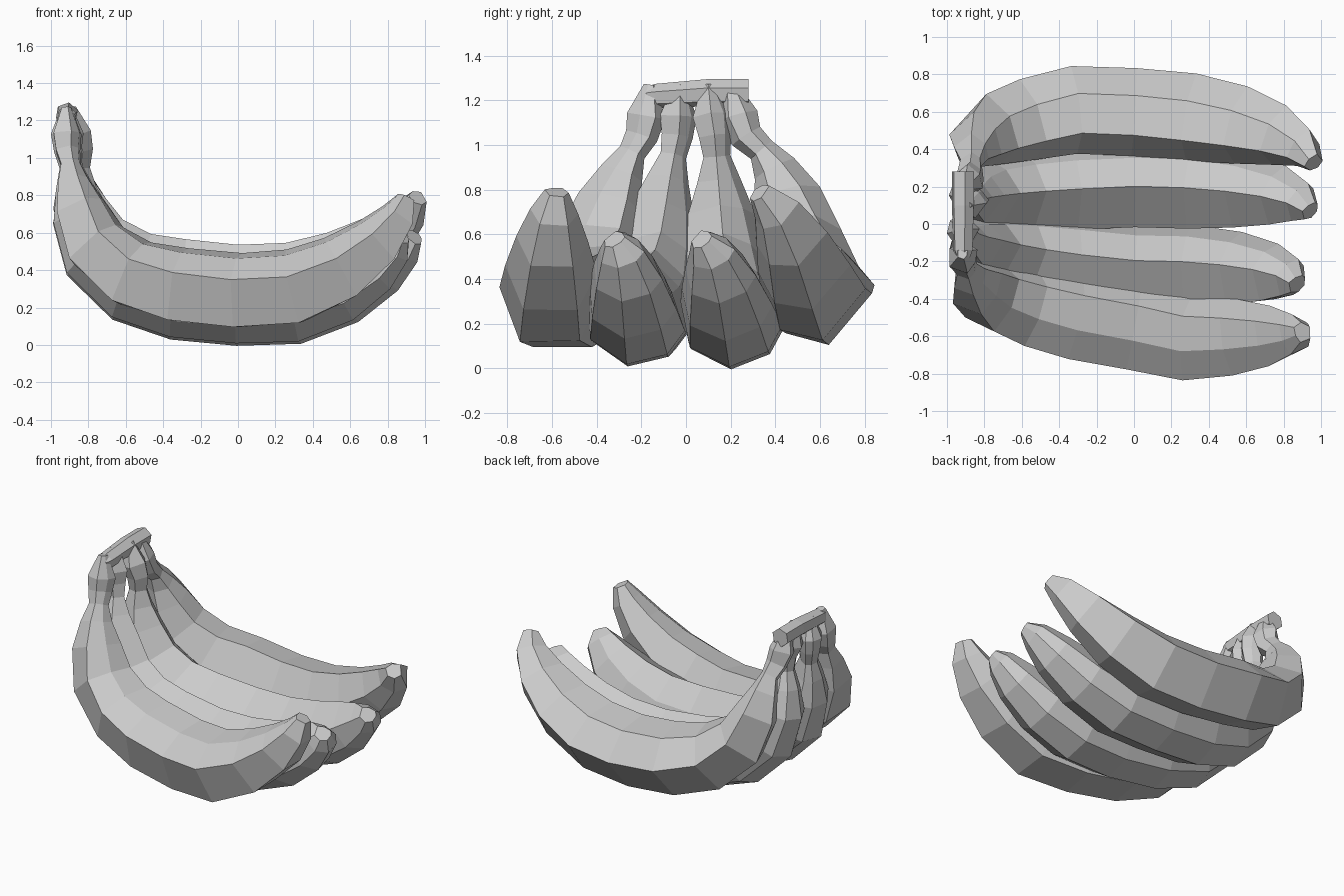
import bpy, bmesh, math
from mathutils import Vector

cube = bpy.data.objects.get("Cube")
if cube:
    bpy.data.objects.remove(cube)

grey = bpy.data.materials.new("light_grey")
grey.use_nodes = True
tone = (0.6, 0.6, 0.6, 1)
grey.diffuse_color = tone
grey.node_tree.nodes["Principled BSDF"].inputs["Base Color"].default_value = tone

# Shared fruit profile: x, z, radius from stem top to blossom tip
PROFILE = [(-.91, 1.27, .03), (-.9, 1.13, .088), (-.89, 1.04, .075), (-.88, .95, .062),
           (-.87, .84, .1), (-.84, .69, .155), (-.76, .49, .195), (-.57, .33, .22),
           (-.32, .26, .235), (0, .23, .235), (.3, .25, .235), (.56, .35, .21),
           (.76, .49, .165), (.88, .62, .11), (.93, .71, .055)]
NECK, BELLY, LAST = 2, 9, len(PROFILE) - 1
SOFT = .8   # radius factor of the gently rounded upper corner

# Cross-section corners in degrees; the second one is the soft corner of each
OUTER = (60, 112, 165, 235, 305, 365)
MIDDLE = (-12, 40, 92, 165, 218, 268, 315)
BACK = (0, 62, 122, 180, 230, 280)


def loft(name, rings):
    """Skin a list of equal rings of points and close both ends."""
    bm = bmesh.new()
    loops = [[bm.verts.new(p) for p in ring] for ring in rings]
    n = len(loops[0])
    for a, b in zip(loops, loops[1:]):
        for i in range(n):
            j = (i + 1) % n
            bm.faces.new((a[i], a[j], b[j], b[i]))
    bm.faces.new(loops[0])
    bm.faces.new(loops[-1])
    bmesh.ops.recalc_face_normals(bm, faces=bm.faces)
    mesh = bpy.data.meshes.new(name)
    bm.to_mesh(mesh)
    bm.free()
    mesh.materials.append(grey)
    obj = bpy.data.objects.new(name, mesh)
    bpy.context.collection.objects.link(obj)
    return obj


def section(center, tangent, radius, corners, roll):
    """Irregular polygon around a path point, square to the path."""
    side = Vector((0, 1, 0))
    side = (side - tangent * side.dot(tangent)).normalized()
    up = tangent.cross(side)
    ring = []
    for i, corner in enumerate(corners):
        a = math.radians(corner + roll)
        r = radius * (SOFT if i == 1 else 1)
        ring.append(center + r * (side * math.cos(a) + up * math.sin(a)))
    return ring


def banana(name, ys, corners, roll, belly, bow, lift, tip_shift, neck_x):
    """ys: sideways position at stem top, neck, belly and tip; belly: widest ring."""
    top_y, neck_y, belly_y, tip_y = ys
    path = []
    for i, (x, z, r) in enumerate(PROFILE):
        if i < NECK:
            y = top_y + (neck_y - top_y) * i / NECK
        elif i < belly:
            y = neck_y + (belly_y - neck_y) * ((i - NECK) / (belly - NECK)) ** bow
        else:
            y = belly_y + (tip_y - belly_y) * ((i - belly) / (LAST - belly)) ** 1.8
        near_tip = max(0, (i - BELLY) / (LAST - BELLY))
        near_neck = max(0, 1 - abs(i - NECK) / 3)
        rise = lift * math.sin(math.pi * max(0, i - NECK) / (LAST - NECK))
        path.append(Vector((x + tip_shift[0] * near_tip + neck_x * near_neck, y,
                            z + rise + tip_shift[1] * near_tip ** 1.5)))
    rings = []
    for i, p in enumerate(path):
        tangent = (path[min(i + 1, LAST)] - path[max(i - 1, 0)]).normalized()
        rings.append(section(p, tangent, PROFILE[i][2], corners, roll))
    return loft(name, rings)


# Four fruits fanned out from front to back
banana("front_banana", (-.16, -.2, -.61, -.58), OUTER, 0, 10, 1.1, .06, (-.03, .08), -.02)
banana("front_middle_banana", (-.03, -.04, -.22, -.32), MIDDLE, -8, 9, 1.2, .01, (-.06, -.13), -.02)
banana("back_middle_banana", (.1, .13, .21, .07), MIDDLE, 0, 9, 1.2, 0, (.01, -.13), .04)
banana("back_banana", (.2, .27, .61, .33), BACK, 0, 8, .9, .11, (.03, .08), .02)

# Cut crown joining the stems
crown_rings = []
for y, z, r in ((-.18, 1.22, .04), (-.14, 1.22, .055), (.1, 1.235, .062), (.28, 1.235, .062)):
    crown_rings.append([Vector((-.915 + r * math.cos(a), y, z + r * math.sin(a)))
                        for a in (math.tau * k / 6 + .35 for k in range(6))])
loft("crown", crown_rings)
